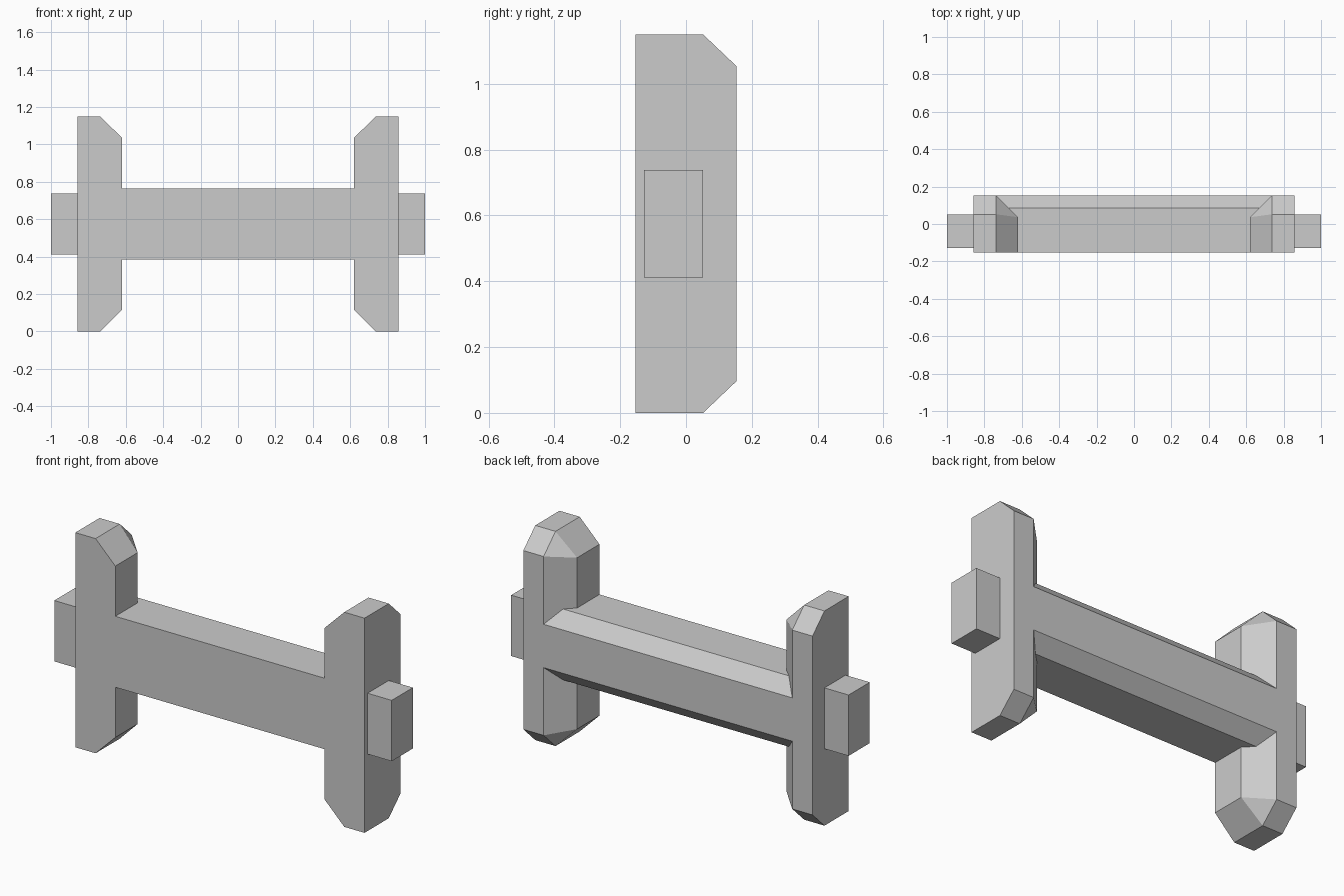
import bpy, bmesh

cube = bpy.data.objects.get("Cube")
if cube:
    bpy.data.objects.remove(cube, do_unlink=True)

# One plain material for the whole model
grey = bpy.data.materials.new("light_grey")
grey.use_nodes = True
colour = (0.6, 0.6, 0.6, 1)
grey.diffuse_color = colour
grey.node_tree.nodes["Principled BSDF"].inputs["Base Color"].default_value = colour

MID = 0.575                       # height of the symmetry plane
FRONT, BACK = -0.153, 0.153
INNER, RIDGE, OUTER = 0.62, 0.737, 0.857
BEND = BACK - (RIDGE - INNER)     # where the inner rear chamfer starts


def finish(name, bm):
    bmesh.ops.recalc_face_normals(bm, faces=bm.faces)
    mesh = bpy.data.meshes.new(name)
    bm.to_mesh(mesh)
    bm.free()
    mesh.materials.append(grey)
    obj = bpy.data.objects.new(name, mesh)
    bpy.context.collection.objects.link(obj)


def hull(name, points):
    """Flat-faced solid wrapped around the given points."""
    bm = bmesh.new()
    for p in points:
        bm.verts.new(p)
    bmesh.ops.convex_hull(bm, input=bm.verts)
    bmesh.ops.dissolve_limit(bm, angle_limit=0.01, verts=bm.verts, edges=bm.edges)
    finish(name, bm)


# Upper half of a post as (x, y, height above the middle)
post = [(INNER, FRONT, 0.459), (INNER, BEND, 0.459),
        (RIDGE, BACK, 0.479), (OUTER, BACK, 0.479),
        (RIDGE, FRONT, MID), (OUTER, FRONT, MID),
        (OUTER, 0.052, MID), (RIDGE, 0.052, MID)]

for side, s in (("left", 1), ("right", -1)):
    # Chamfered upright post
    hull(side + "_post", [(s * x, y, MID + v * h) for x, y, h in post for v in (-1, 1)])
    # Small block on the outer face
    hull(side + "_end_block", [(s * x, y, MID + h) for x in (OUTER, 1)
                               for y in (-0.127, 0.052) for h in (-0.163, 0.163)])

# Cross beam with chamfered rear edges, its ends following the posts
half = [(FRONT, 0.19), (BEND, 0.19), (0.085, 0.19), (BACK, 0.116)]
profile = [(y, -h) for y, h in half] + half[::-1]
bm = bmesh.new()
rings = [[bm.verts.new((s * (INNER + max(0, y - BEND)), y, MID + h)) for y, h in profile]
         for s in (-1, 1)]
for i in range(len(profile)):
    j = (i + 1) % len(profile)
    bm.faces.new((rings[0][i], rings[0][j], rings[1][j], rings[1][i]))
finish("cross_beam", bm)
